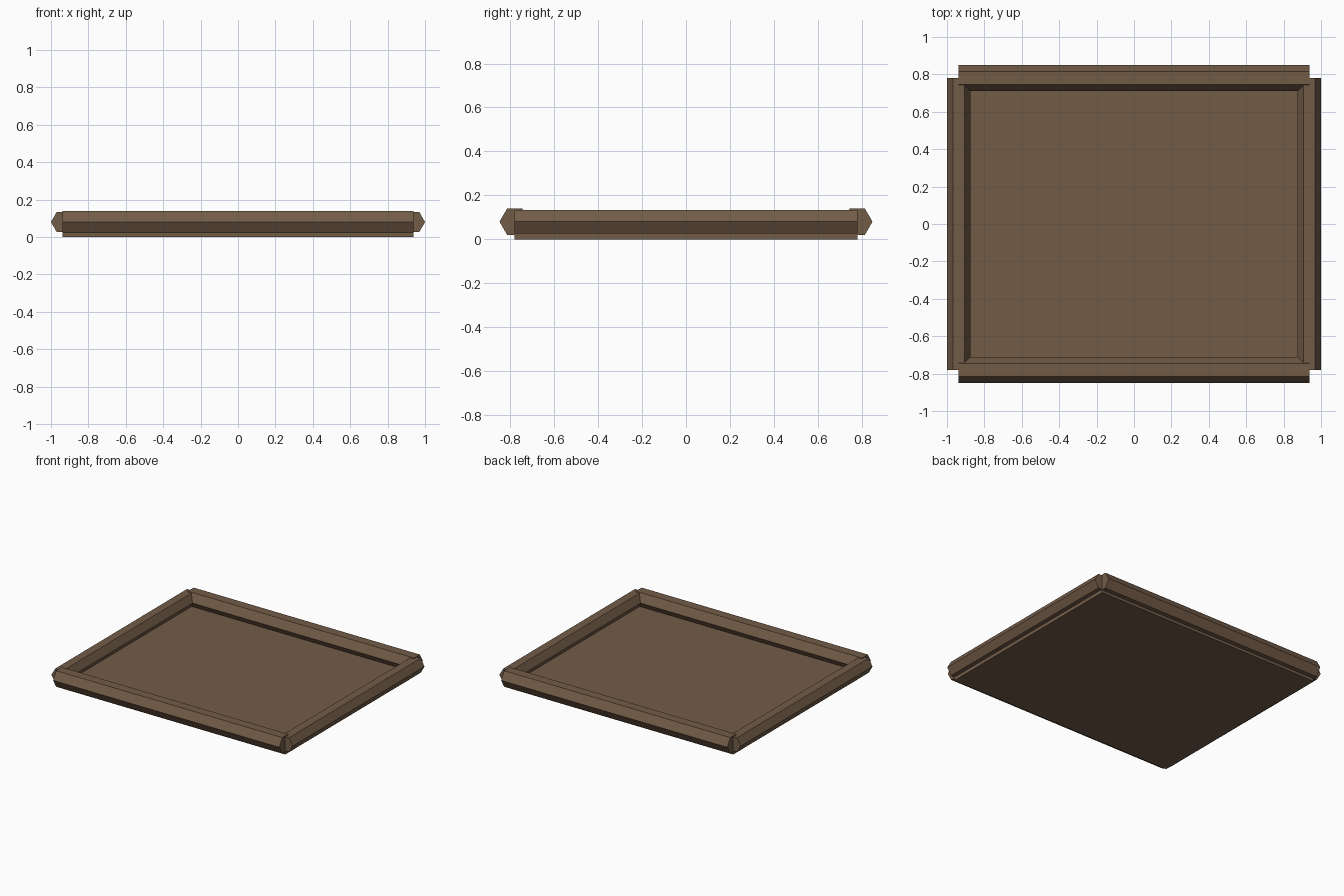
import bpy, bmesh, math
from mathutils import Vector

cube = bpy.data.objects.get("Cube")
if cube:
    bpy.data.objects.remove(cube, do_unlink=True)

HALF_X, HALF_Y = 0.9375, 0.78   # slab half sizes, also the beam centre lines
BEAM_Z, FLOOR_Z = 0.08, 0.04

wood = bpy.data.materials.new("brown wood")
wood.use_nodes = True
color = (0.17, 0.107, 0.064, 1)
wood.diffuse_color = color
wood.node_tree.nodes["Principled BSDF"].inputs["Base Color"].default_value = color


def prism(name, profile, sweep):
    """Extrude a closed profile along the sweep vector, with capped ends."""
    bm = bmesh.new()
    face = bm.faces.new([bm.verts.new(p) for p in profile])
    moved = bmesh.ops.extrude_face_region(bm, geom=[face], use_keep_orig=True)["geom"]
    bmesh.ops.translate(bm, vec=sweep, verts=[v for v in moved if isinstance(v, bmesh.types.BMVert)])
    bmesh.ops.recalc_face_normals(bm, faces=bm.faces)
    mesh = bpy.data.meshes.new(name)
    bm.to_mesh(mesh)
    bm.free()
    mesh.materials.append(wood)
    obj = bpy.data.objects.new(name, mesh)
    bpy.context.collection.objects.link(obj)
    return obj


def hex_beam(name, centre, across, along, radius, half_length):
    """Six-sided beam with corners pointing inward and outward."""
    start = Vector(centre) - along * half_length
    angles = [math.radians(60 * i) for i in range(6)]
    ring = [start + across * radius * math.cos(a) + Vector((0, 0, radius * math.sin(a))) for a in angles]
    prism(name, ring, along * half_length * 2)


X, Y = Vector((1, 0, 0)), Vector((0, 1, 0))

# Floor slab
corners = [(-HALF_X, -HALF_Y, 0), (HALF_X, -HALF_Y, 0), (HALF_X, HALF_Y, 0), (-HALF_X, HALF_Y, 0)]
prism("floor_slab", corners, Vector((0, 0, FLOOR_Z)))

# Rim beams: thicker front and back, thinner sides
for name, s in (("front_beam", -1), ("back_beam", 1)):
    hex_beam(name, (0, s * HALF_Y, BEAM_Z), Y, X, 0.069, HALF_X)
for name, s in (("right_beam", -1), ("left_beam", 1)):
    hex_beam(name, (s * HALF_X, 0, BEAM_Z), X, Y, 0.0625, HALF_Y)
